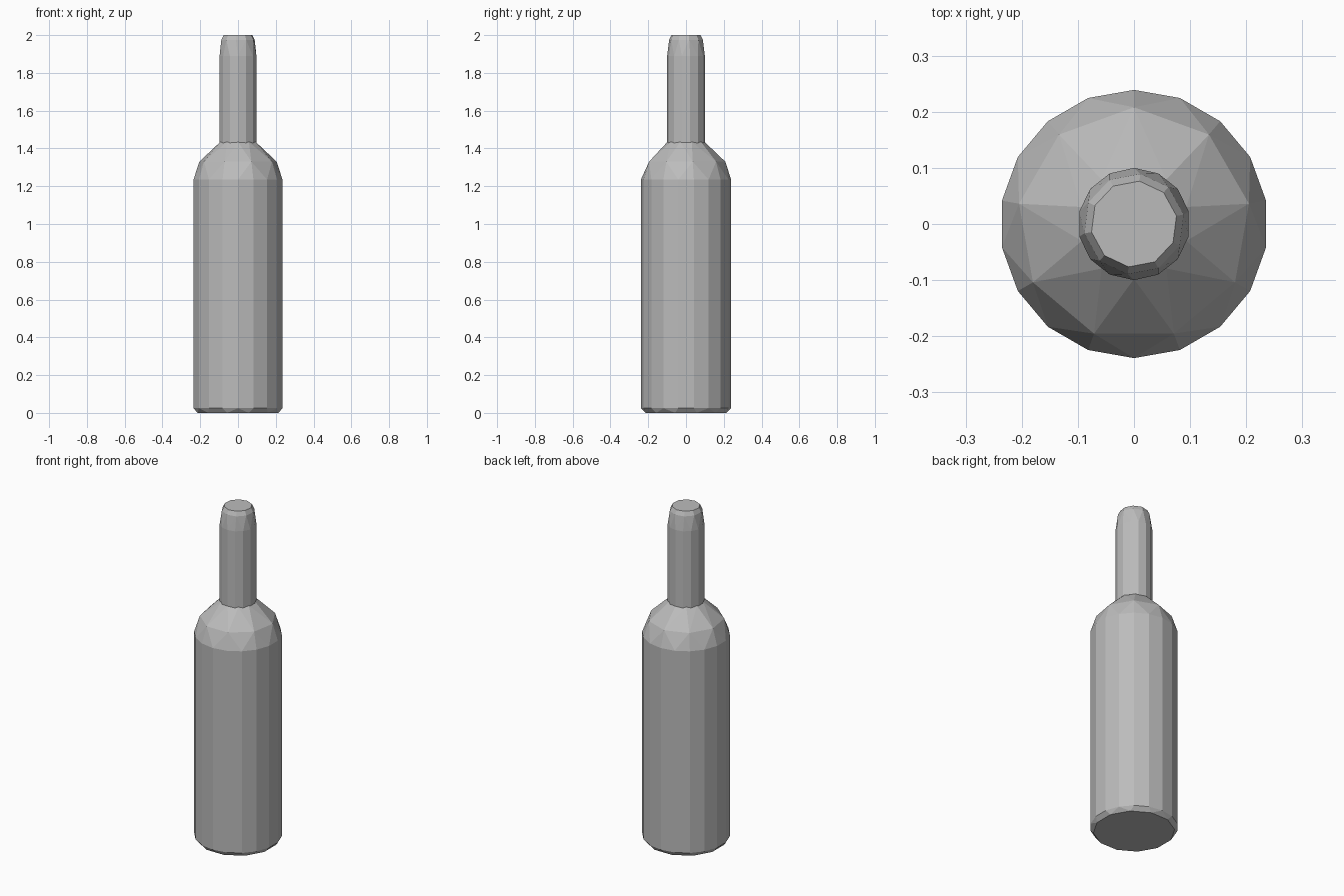
import bpy, bmesh
from math import sin, cos, pi, radians

cube = bpy.data.objects.get("Cube")
if cube:
    bpy.data.objects.remove(cube, do_unlink=True)

grey = bpy.data.materials.new("plain_grey")
grey.use_nodes = True
COLOR = (0.5, 0.5, 0.5, 1)
grey.diffuse_color = COLOR
grey.node_tree.nodes["Principled BSDF"].inputs["Base Color"].default_value = COLOR


def faceted_hull(name, rings):
    """Convex faceted solid from rings of (z, radius, sides, turn in sides)."""
    bm = bmesh.new()
    for z, radius, sides, turn in rings:
        for i in range(sides):
            a = 2 * pi * (i + turn) / sides
            bm.verts.new((radius * cos(a), radius * sin(a), z))
    bmesh.ops.convex_hull(bm, input=bm.verts)
    bmesh.ops.dissolve_limit(bm, angle_limit=radians(1),
                             verts=bm.verts, edges=bm.edges)
    bmesh.ops.recalc_face_normals(bm, faces=bm.faces)
    mesh = bpy.data.meshes.new(name)
    bm.to_mesh(mesh)
    bm.free()
    mesh.materials.append(grey)
    obj = bpy.data.objects.new(name, mesh)
    bpy.context.collection.objects.link(obj)
    return obj


# Bottle body: chamfered base, straight wall, irregular faceted shoulder
faceted_hull("bottle_body", [
    (0.0, 0.222, 12, 0.5),
    (0.025, 0.239, 18, 0.5),
    (1.235, 0.239, 18, 0.5),
    (1.33, 0.208, 9, 0.25),
    (1.435, 0.098, 10, 0.5),
])

# Neck: straight wall with a tapered, rounded-off mouth
faceted_hull("bottle_neck", [
    (1.43, 0.1, 14, 0.5),
    (1.89, 0.1, 14, 0.5),
    (1.975, 0.09, 10, 0.3),
    (2.0, 0.077, 10, 0.3),
])
